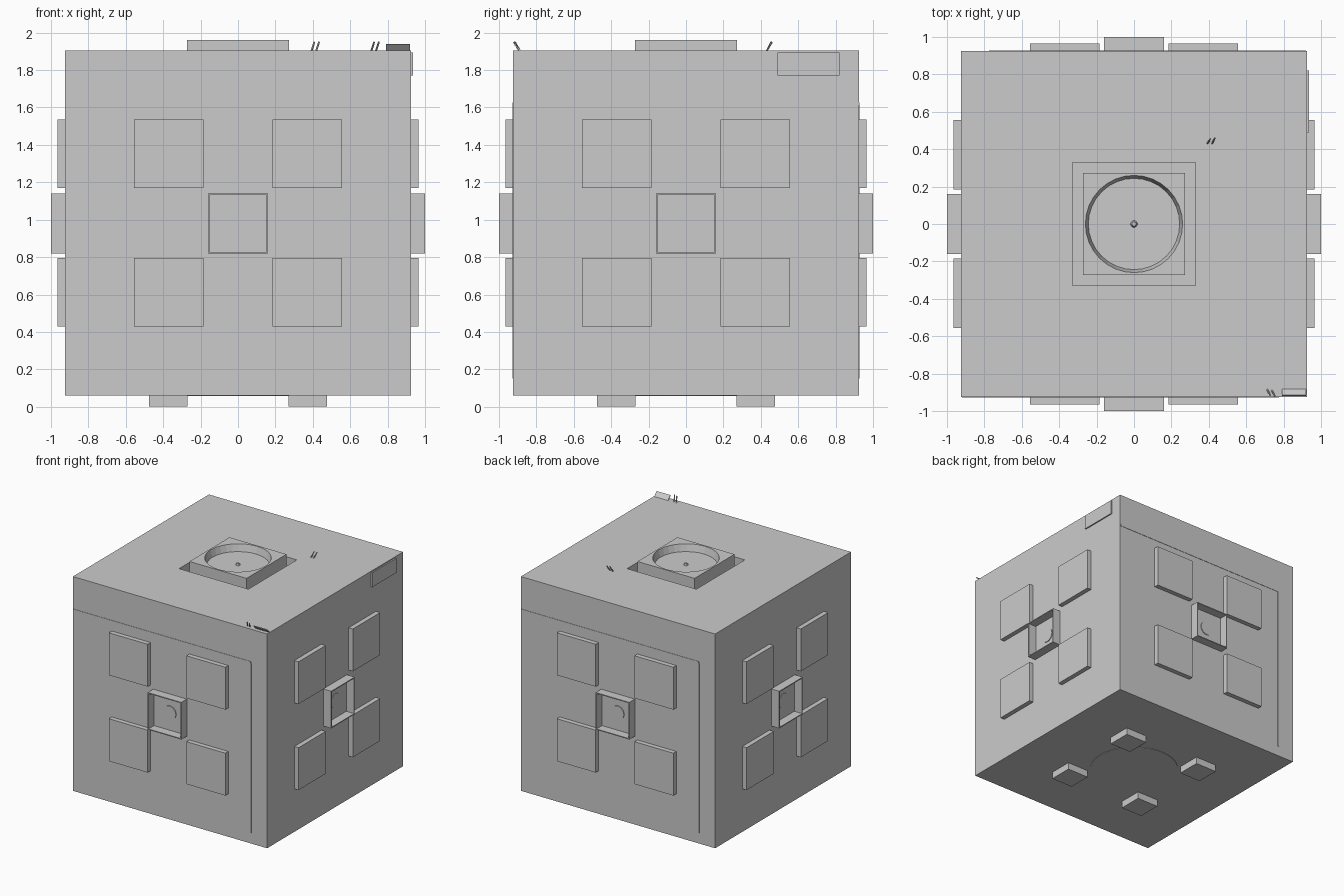
import bpy, bmesh
from math import pi
from mathutils import Matrix, Vector

if "Cube" in bpy.data.objects:
    bpy.data.objects.remove(bpy.data.objects["Cube"])


def finish(bm, name, turn=0.0):
    bmesh.ops.transform(bm, matrix=Matrix.Rotation(turn, 4, 'Z'), verts=bm.verts)
    bmesh.ops.recalc_face_normals(bm, faces=bm.faces)
    me = bpy.data.meshes.new(name)
    bm.to_mesh(me)
    bm.free()
    ob = bpy.data.objects.new(name, me)
    bpy.context.collection.objects.link(ob)
    return ob


def box(name, lo, hi, turn=0.0):
    lo, hi = Vector(lo), Vector(hi)
    bm = bmesh.new()
    bmesh.ops.create_cube(bm, size=1, matrix=Matrix.Translation((lo + hi) / 2)
                          @ Matrix.Diagonal((*(hi - lo), 1)))
    return finish(bm, name, turn)


def cone(name, r1, r2, a, b, turn=0.0, seg=32):
    # Capped cone or cylinder running from point a to point b
    a, b = Vector(a), Vector(b)
    d = b - a
    bm = bmesh.new()
    bmesh.ops.create_cone(bm, cap_ends=True, segments=seg, radius1=r1, radius2=r2, depth=d.length,
                          matrix=Matrix.Translation((a + b) / 2)
                          @ d.to_track_quat('Z', 'Y').to_matrix().to_4x4())
    return finish(bm, name, turn)


H, Z0, Z1, ZC = 0.925, 0.06, 1.905, 0.98

# Cube body with a square well sunk into the top
bm = bmesh.new()
bmesh.ops.create_cube(bm, size=1, matrix=Matrix.Translation((0, 0, (Z0 + Z1) / 2))
                      @ Matrix.Diagonal((2 * H, 2 * H, Z1 - Z0, 1)))
top = max(bm.faces, key=lambda f: f.calc_center_median().z)
bmesh.ops.inset_region(bm, faces=[top], thickness=H - 0.33, use_even_offset=True)
well = bmesh.ops.extrude_discrete_faces(bm, faces=[top])['faces'][0]
bmesh.ops.translate(bm, verts=well.verts, vec=(0, 0, -0.10))
finish(bm, "body")

# Raised block in the well with a round dish
block = box("top_block", (-0.272, -0.272, 1.80), (0.272, 0.272, 1.96))
cutter = cone("dish_cutter", 0.244, 0.2615, (0, 0, 1.90), (0, 0, 1.966))
cutter.hide_render = True
cutter.hide_viewport = True
mod = block.modifiers.new("dish", 'BOOLEAN')
mod.operation, mod.object, mod.solver = 'DIFFERENCE', cutter, 'EXACT'
cone("dish_stud", 0.022, 0.012, (0, 0, 1.895), (0, 0, 1.915), seg=8)

# Four sides: corner pads, open square port with a round plate
for k, side in enumerate(("front", "right", "back", "left")):
    t = k * pi / 2
    for x in (-0.555, 0.185):
        for z in (0.43, 1.17):
            box(f"{side}_pad", (x, -0.965, z), (x + 0.37, -0.92, z + 0.365), t)
    w, e = 0.16, 0.152
    bm = bmesh.new()
    rings = []
    for y, r in ((-0.92, w), (-1.0, w), (-1.0, e), (-0.92, e)):
        rings.append([bm.verts.new((sx * r, y, ZC + sz * r))
                      for sx, sz in ((-1, -1), (1, -1), (1, 1), (-1, 1))])
    for j in range(4):
        for i in range(4):
            p, q = rings[j], rings[(j + 1) % 4]
            bm.faces.new((p[i], p[(i + 1) % 4], q[(i + 1) % 4], q[i]))
    finish(bm, f"{side}_port_frame", t)
    cone(f"{side}_port_plate", 0.06, 0.06, (0, -0.92, ZC), (0, -0.931, ZC), t, 20)

# Thin seam strips on the front and back
for side, t in (("front", 0), ("back", pi)):
    box(f"{side}_seam_top", (-0.92, -0.928, 1.612), (0.77, -0.92, 1.627), t)
    box(f"{side}_seam_side", (0.762, -0.928, 0.15), (0.774, -0.92, 1.612), t)

# Square feet and round base plate
for x in (-0.373, 0.373):
    for y in (-0.373, 0.373):
        box("foot", (x - 0.103, y - 0.103, 0), (x + 0.103, y + 0.103, 0.065))
cone("base_plate", 0.36, 0.36, (0, 0, 0.057), (0, 0, 0.065), seg=40)

# Loose edge panels: one on the right side, one lifted flap on the top front edge
box("right_edge_panel", (0.92, 0.49, 1.77), (0.936, 0.82, 1.895))
bm = bmesh.new()
prof = ((-0.88, 1.903), (-0.915, 1.94), (-0.92, 1.936), (-0.89, 1.903))
ends = [[bm.verts.new((x, y, z)) for y, z in prof] for x in (0.79, 0.92)]
for r in ends:
    bm.faces.new(r)
for i in range(4):
    j = (i + 1) % 4
    bm.faces.new((ends[0][i], ends[0][j], ends[1][j], ends[1][i]))
finish(bm, "lifted_flap")

# Small loose wires sticking out of the top
for x, y, dy in ((0.40, 0.43, 0.025), (0.425, 0.43, 0.03), (0.72, -0.885, -0.03), (0.745, -0.89, -0.03)):
    cone("loose_wire", 0.005, 0.005, (x - 0.008, y, 1.90), (x + 0.008, y + dy, 1.95), seg=6)
